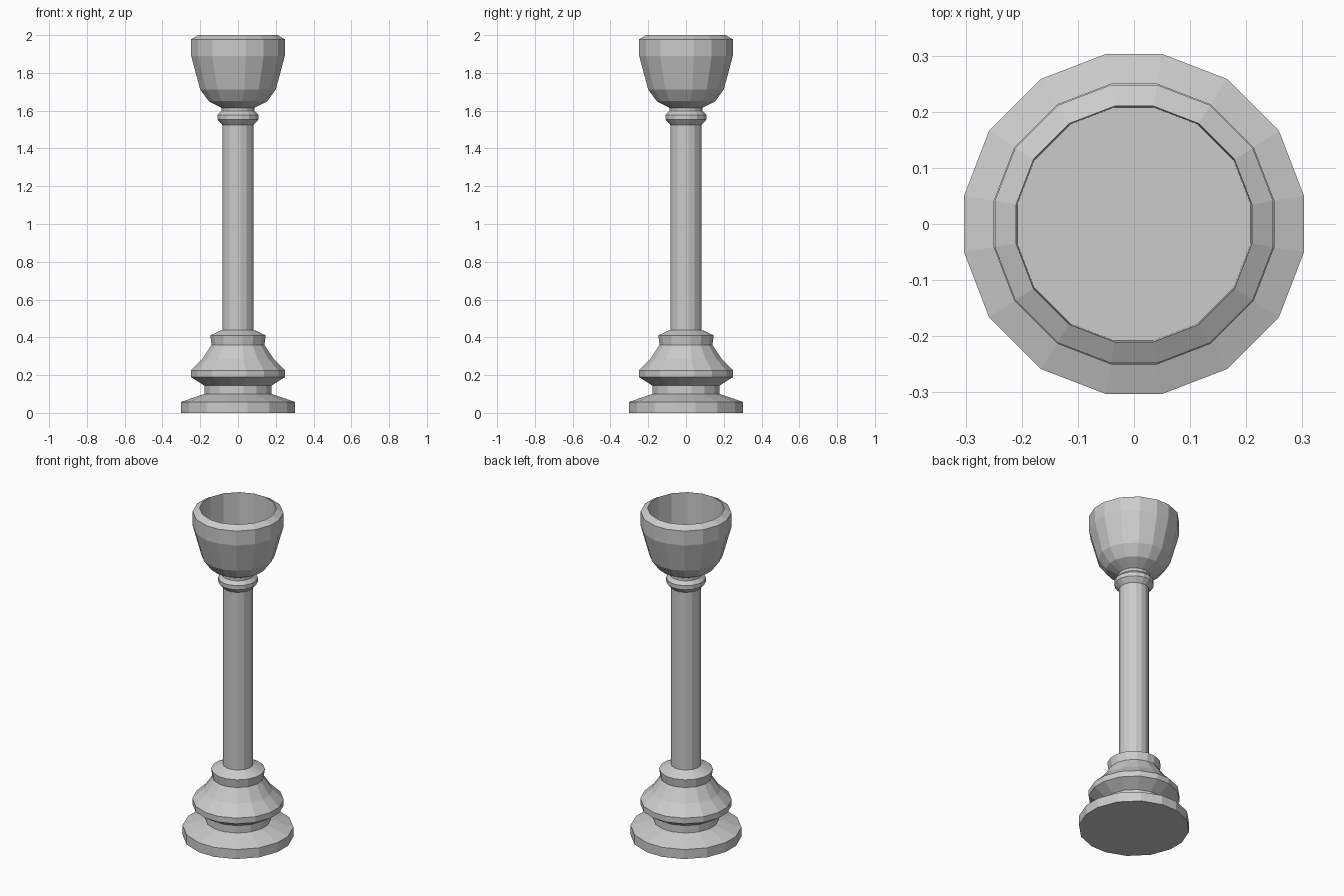
import bpy, bmesh
from math import radians, cos, sin

if "Cube" in bpy.data.objects:
    bpy.data.objects.remove(bpy.data.objects["Cube"])

# Sixteen slightly uneven sides, repeated per quadrant
ANGLES = [radians(q * 90 + a) for q in range(4) for a in (9.4, 32.7, 57.3, 80.6)]
FIT = 1 / cos(ANGLES[0])  # silhouette half-width -> corner radius


def lathe(name, profile, cap_start=False, cap_end=False):
    """Sweep (half-width, height) points around z as flat facets."""
    bm = bmesh.new()
    rings = [[bm.verts.new((r * FIT * cos(a), r * FIT * sin(a), z)) for a in ANGLES]
             for r, z in profile]
    n = len(ANGLES)
    for low, high in zip(rings, rings[1:]):
        for i in range(n):
            j = (i + 1) % n
            bm.faces.new((low[i], low[j], high[j], high[i]))
    if cap_start:
        bm.faces.new(rings[0][::-1])
    if cap_end:
        bm.faces.new(rings[-1])
    mesh = bpy.data.meshes.new(name)
    bm.to_mesh(mesh)
    bm.free()
    obj = bpy.data.objects.new(name, mesh)
    bpy.context.collection.objects.link(obj)
    return obj


# Stepped foot with waist, bulge and upper collar
lathe("foot", [(0.303, 0), (0.303, 0.058), (0.178, 0.1), (0.178, 0.145),
               (0.25, 0.19), (0.25, 0.225), (0.19, 0.285), (0.14, 0.36),
               (0.147, 0.41), (0.083, 0.44)], cap_start=True)

# Straight column with a small ring below the bowl
lathe("column", [(0.083, 0.44), (0.083, 1.525), (0.108, 1.553),
                 (0.108, 1.578), (0.088, 1.598), (0.088, 1.615)])

# Bowl: outer wall, bevelled rim, then hollow inside down to a flat floor
lathe("bowl", [(0.088, 1.615), (0.155, 1.65), (0.2, 1.712), (0.248, 1.89),
               (0.248, 1.978), (0.21, 2.0), (0.208, 1.8)], cap_end=True)
